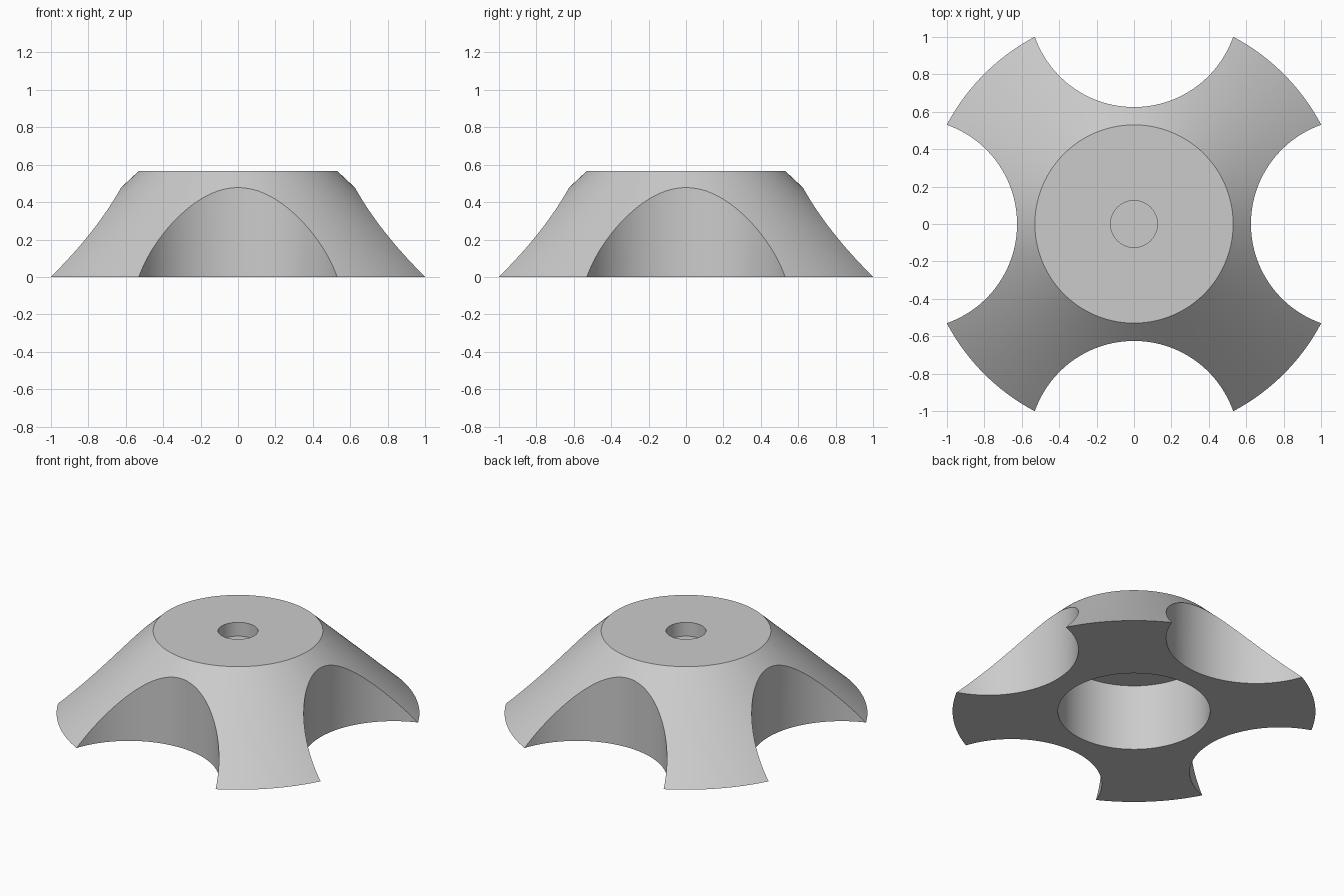
import bpy
import bmesh
import math
from mathutils import Matrix

cube = bpy.data.objects.get("Cube")
if cube:
    bpy.data.objects.remove(cube, do_unlink=True)

HEIGHT = 0.567
BASE_RADIUS = 1.133
TOP_RADIUS = 0.53

grey = bpy.data.materials.new("plain grey")
grey.use_nodes = True
colour = (0.6, 0.6, 0.6, 1)
grey.diffuse_color = colour
grey.node_tree.nodes["Principled BSDF"].inputs["Base Color"].default_value = colour


def frustum(name, r_low, r_high, z_low, z_high, x=0, y=0, segments=128):
    """Upright cone section between two heights."""
    bm = bmesh.new()
    bmesh.ops.create_cone(bm, cap_ends=True, segments=segments,
                          radius1=r_low, radius2=r_high, depth=z_high - z_low,
                          matrix=Matrix.Translation((x, y, (z_low + z_high) / 2)))
    mesh = bpy.data.meshes.new(name)
    bm.to_mesh(mesh)
    bm.free()
    mesh.materials.append(grey)
    obj = bpy.data.objects.new(name, mesh)
    bpy.context.collection.objects.link(obj)
    return obj


def activate(obj):
    bpy.ops.object.select_all(action='DESELECT')
    obj.select_set(True)
    bpy.context.view_layer.objects.active = obj


def cut(body, cutter):
    """Subtract the cutter and throw it away."""
    cutter.hide_render = True
    mod = body.modifiers.new("cut", 'BOOLEAN')
    mod.operation = 'DIFFERENCE'
    mod.solver = 'EXACT'
    mod.object = cutter
    activate(body)
    bpy.ops.object.modifier_apply(modifier=mod.name)
    bpy.data.objects.remove(cutter, do_unlink=True)


# Conical body
body = frustum("four_legged_base", BASE_RADIUS, TOP_RADIUS, 0, HEIGHT, segments=192)

# Round scallops on four sides, leaving four legs
for i in range(4):
    a = i * math.pi / 2
    cut(body, frustum("scallop_cutter", 0.562, 0.562, -0.2, 0.9,
                      1.187 * math.cos(a), 1.187 * math.sin(a)))

# Wide bore from below and small blind hole from above
cut(body, frustum("bore_cutter", 0.475, 0.475, -0.2, 0.457))
cut(body, frustum("top_hole_cutter", 0.125, 0.125, 0.472, 0.9, segments=64))

activate(body)
bpy.ops.object.shade_smooth_by_angle(angle=math.radians(30))
